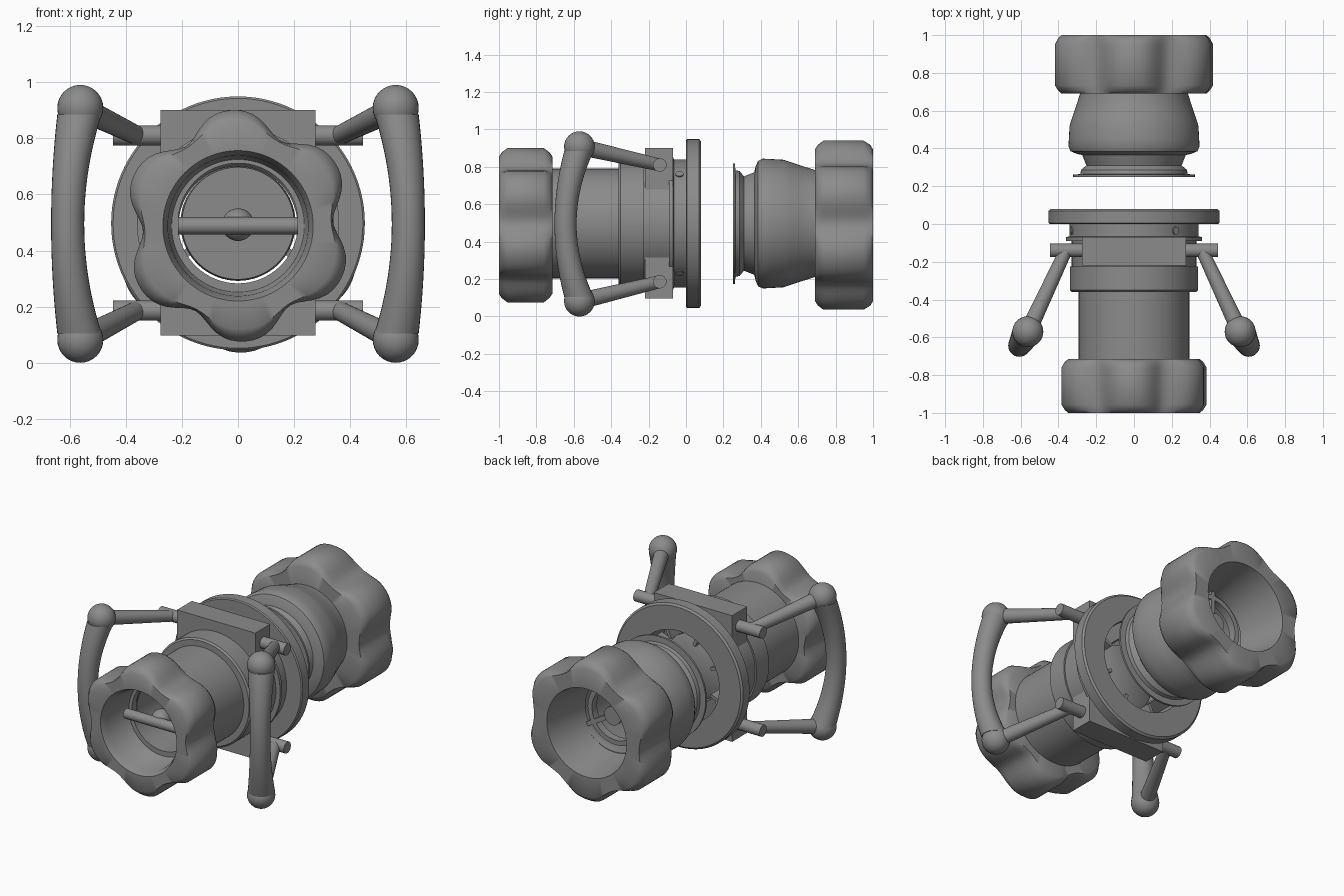
import bpy, bmesh
from math import sin, cos, pi, radians
from mathutils import Vector

if "Cube" in bpy.data.objects:
    bpy.data.objects.remove(bpy.data.objects["Cube"])

Z = 0.497      # height of the main axis
ZK = 0.488     # height of the knob axis

grey = bpy.data.materials.new("dark_grey")
grey.diffuse_color = (0.26, 0.26, 0.26, 1)
grey.use_nodes = True
grey.node_tree.nodes["Principled BSDF"].inputs["Base Color"].default_value = grey.diffuse_color


def finish(name, bm, angle=35):
    bmesh.ops.remove_doubles(bm, verts=bm.verts, dist=1e-5)
    bmesh.ops.recalc_face_normals(bm, faces=bm.faces)
    me = bpy.data.meshes.new(name)
    bm.to_mesh(me)
    bm.free()
    me.materials.append(grey)
    ob = bpy.data.objects.new(name, me)
    bpy.context.collection.objects.link(ob)
    if angle:
        bpy.ops.object.select_all(action='DESELECT')
        bpy.context.view_layer.objects.active = ob
        ob.select_set(True)
        bpy.ops.object.shade_smooth_by_angle(angle=radians(angle))
    return ob


def lathe(name, profile, z=Z, closed=True, segs=96, phase=93, angle=35):
    """Revolve (y, r[, lobe amplitude]) points about the y axis."""
    bm = bmesh.new()
    rings = []
    for y, r, *amp in profile:
        ring = []
        for i in range(segs):
            t = 2 * pi * i / segs
            k = 6 * (t - radians(phase))
            # second harmonic broadens the lobes
            rr = r + (amp[0] * (cos(k) + .15 * (1 - cos(2 * k))) if amp else 0)
            ring.append(bm.verts.new((rr * cos(t), y, z + rr * sin(t))))
        rings.append(ring)
    pairs = list(zip(rings, rings[1:]))
    if closed:
        pairs.append((rings[-1], rings[0]))
    for a, b in pairs:
        for i in range(segs):
            j = (i + 1) % segs
            bm.faces.new((a[i], a[j], b[j], b[i]))
    return finish(name, bm, angle)


def rod(name, a, b, r1, r2=None, segs=24):
    a, b = Vector(a), Vector(b)
    bm = bmesh.new()
    bmesh.ops.create_cone(bm, cap_ends=True, segments=segs, radius1=r1,
                          radius2=r1 if r2 is None else r2, depth=(b - a).length)
    rot = Vector((0, 0, 1)).rotation_difference(b - a).to_matrix().to_4x4()
    bmesh.ops.transform(bm, matrix=rot, verts=bm.verts)
    bmesh.ops.translate(bm, vec=(a + b) / 2, verts=bm.verts)
    return finish(name, bm)


def ball(name, c, r):
    bm = bmesh.new()
    bmesh.ops.create_uvsphere(bm, u_segments=32, v_segments=16, radius=r)
    bmesh.ops.translate(bm, vec=c, verts=bm.verts)
    return finish(name, bm, 60)


def box(name, lo, hi):
    bm = bmesh.new()
    bmesh.ops.create_cube(bm, size=1)
    lo, hi = Vector(lo), Vector(hi)
    for v in bm.verts:
        v.co = Vector([(lo[k] + hi[k]) / 2 + v.co[k] * (hi[k] - lo[k]) for k in range(3)])
    return finish(name, bm, 0)


# Six-lobed hand knobs with tapered openings
lathe("front_knob", [(-1, .268), (-1, .350, .018), (-.985, .363, .027), (-.955, .376, .037),
                     (-.76, .376, .037), (-.73, .363, .027), (-.715, .35, .018),
                     (-.715, .212), (-.74, .235), (-.96, .25)], ZK, angle=50)
lathe("back_knob", [(1, .28), (1, .388, .018), (.985, .400, .03), (.95, .412, .04),
                    (.735, .412, .04), (.705, .400, .03), (.69, .388, .018),
                    (.69, .225), (.74, .232)], ZK, phase=92, angle=50)

# Front body: barrel, stepped collars and bore
lathe("front_body", [(-.76, .293), (-.36, .293), (-.36, .33), (-.35, .34), (-.225, .34),
                     (-.225, .33), (-.09, .33), (-.09, .36), (-.07, .36), (-.065, .342),
                     (.01, .342), (.01, .30), (-.18, .30), (-.22, .214), (-.76, .214)])
lathe("flange", [(.0, .30), (.0, .445), (.006, .452), (.07, .452), (.08, .44), (.08, .29)])

# Back body: thin lip, waist and bulging shoulder
lathe("back_body", [(.25, .26), (.25, .322), (.262, .322), (.264, .285), (.287, .28), (.31, .252),
                    (.365, .274), (.372, .305), (.385, .335), (.41, .347), (.45, .345), (.52, .341),
                    (.56, .328), (.62, .308), (.69, .286), (.72, .286),
                    (.72, .235), (.30, .235)])

# Clamp plate with a round opening for the bore
plate = box("clamp_plate", (-.276, -.22, .097), (.276, -.07, .9))
cutter = rod("plate_cutter", (0, -.4, Z), (0, .2, Z), .318, segs=96)
mod = plate.modifiers.new("bore", 'BOOLEAN')
mod.operation, mod.solver, mod.object = 'DIFFERENCE', 'EXACT', cutter
cutter.hide_render = True
cutter.hide_viewport = True

# Set screws around the collar
for n, ang in enumerate((50, 164, -50)):
    t = radians(ang)
    d = Vector((cos(t), 0, sin(t)))
    c = Vector((0, -.035, Z))
    rod(f"set_screw_{n}", c + d * .32, c + d * .348, .021, segs=16)

# Side handles: pivot rods, arms, balls and bowed grips
for side, label in ((-1, "left"), (1, "right")):
    for up, lv in ((-1, "lower"), (1, "upper")):
        zp, zb = .498 + up * .312, .495 + up * .413
        rod(f"{label}_{lv}_pivot", (side * .2, -.14, zp), (side * .445, -.14, zp), .036)
        rod(f"{label}_{lv}_arm", (side * .36, -.14, zp), (side * .562, -.57, zb), .034, .045)
        ball(f"{label}_{lv}_ball", (side * .562, -.57, zb), .082)
    bm = bmesh.new()
    rings, steps, segs = [], 24, 28
    for i in range(steps + 1):
        u = -1 + 2 * i / steps
        bow = 1 - u * u
        r = .059 + .02 * u * u
        rings.append([bm.verts.new((side * (.565 + .042 * bow) + r * cos(2 * pi * k / segs),
                                    -.572 - .072 * bow + r * sin(2 * pi * k / segs),
                                    .495 + .39 * u)) for k in range(segs)])
    for a, b in zip(rings, rings[1:]):
        for k in range(segs):
            j = (k + 1) % segs
            bm.faces.new((a[k], a[j], b[j], b[k]))
    bm.faces.new(rings[0])
    bm.faces.new(rings[-1])
    finish(f"{label}_grip", bm)

# Front valve: cross bar, stem and sealing disc
rod("cross_bar", (-.213, -.82, ZK), (.213, -.82, ZK), .031)
rod("front_stem", (0, -.80, ZK), (0, -.1, ZK), .035)
ball("stem_boss", (0, -.77, ZK + .004), .058)
lathe("front_valve_disc", [(-.14, 0), (-.14, .2), (-.09, .205), (-.08, .19), (-.06, 0)], closed=False)

# Back valve: hub and inner ring
rod("back_hub", (0, .45, Z), (0, .74, Z), .058)
lathe("back_inner_ring", [(.66, .165), (.66, .195), (.71, .195), (.71, .165)])


# Spokes carrying both valves
def spokes(name, count, r0, r1, y0, y1, half, turn=0):
    for n in range(count):
        t = 2 * pi * n / count + turn
        ob = box(f"{name}_{n}", (r0, y0, -half), (r1, y1, half))
        ob.rotation_euler = (0, -t, 0)
        ob.location = (0, 0, Z)


spokes("front_guide_spoke", 8, .217, .31, -.15, .04, .01, pi / 8)
spokes("back_spoke", 3, .03, .25, .66, .71, .014, pi / 2)
